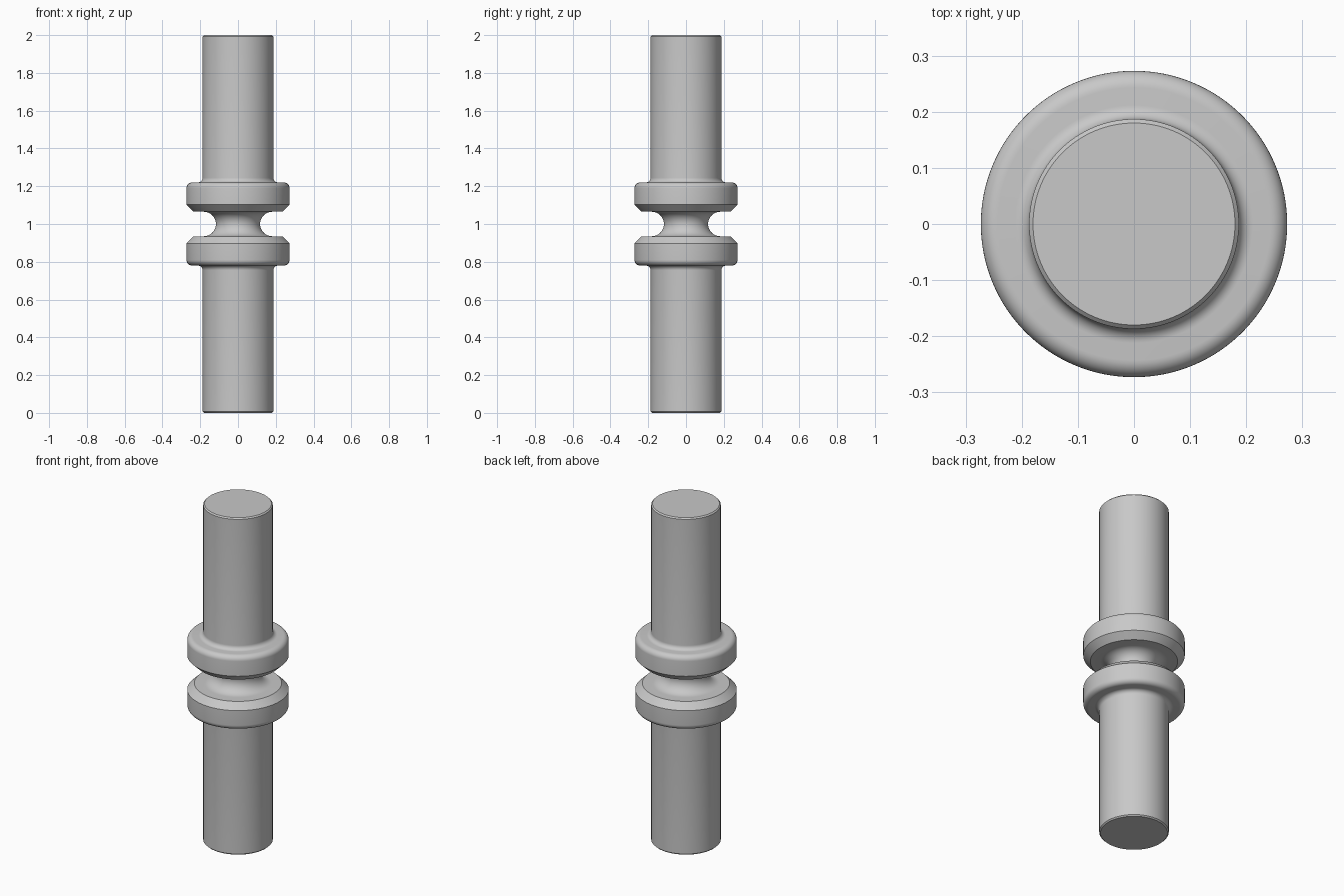
import bpy, bmesh
from math import sin, cos, pi, radians
from mathutils import Vector

cube = bpy.data.objects.get("Cube")
if cube:
    bpy.data.objects.remove(cube, do_unlink=True)

SEGMENTS = 128
MID = 1.0            # height of the mirror plane
STEM = 0.187         # stem radius
FLANGE = 0.273       # flange radius
FLANGE_TOP = 0.22    # heights measured from the mirror plane
GROOVE = 0.065       # groove radius
WAIST = 0.117        # narrowest radius
FILLET, ROUND, BEVEL = 0.025, 0.03, 0.007


def arc(r, z, radius, start, end, steps=8):
    """Points of a circular arc in the radius/height plane, angles in degrees."""
    angles = [radians(start + (end - start) * i / steps) for i in range(steps + 1)]
    return [(r + radius * cos(a), z + radius * sin(a)) for a in angles]


# Upper half profile, from the waist up to the centre of the end cap
upper = arc(WAIST + GROOVE, 0, GROOVE, 180, 90, 12)
upper += [(FLANGE - 0.038, GROOVE), (FLANGE, 0.102)]
upper += arc(FLANGE - ROUND, FLANGE_TOP - ROUND, ROUND, 0, 90)
upper += arc(STEM + FILLET, FLANGE_TOP + FILLET, FILLET, 270, 180)
upper += [(STEM, 1 - BEVEL), (STEM - BEVEL, 1), (0, 1)]

# Mirror the half profile and revolve it
profile = [(r, -z) for r, z in reversed(upper[1:])] + upper
bm = bmesh.new()
verts = [bm.verts.new((r, 0, MID + z)) for r, z in profile]
edges = [bm.edges.new(pair) for pair in zip(verts, verts[1:])]
bmesh.ops.spin(bm, geom=verts + edges, cent=Vector(), axis=Vector((0, 0, 1)),
               angle=2 * pi, steps=SEGMENTS)
bmesh.ops.remove_doubles(bm, verts=bm.verts[:], dist=0.0001)
bmesh.ops.recalc_face_normals(bm, faces=bm.faces[:])
mesh = bpy.data.meshes.new("grooved_pin")
bm.to_mesh(mesh)
bm.free()

pin = bpy.data.objects.new("grooved_pin", mesh)
bpy.context.collection.objects.link(pin)

# Plain grey finish
grey = bpy.data.materials.new("plain_grey")
grey.use_nodes = True
colour = (0.58, 0.58, 0.58, 1)
grey.diffuse_color = colour
grey.node_tree.nodes["Principled BSDF"].inputs["Base Color"].default_value = colour
mesh.materials.append(grey)

# Smooth surfaces with crisp bevel edges
bpy.ops.object.select_all(action='DESELECT')
pin.select_set(True)
bpy.context.view_layer.objects.active = pin
bpy.ops.object.shade_smooth_by_angle(angle=radians(25))
